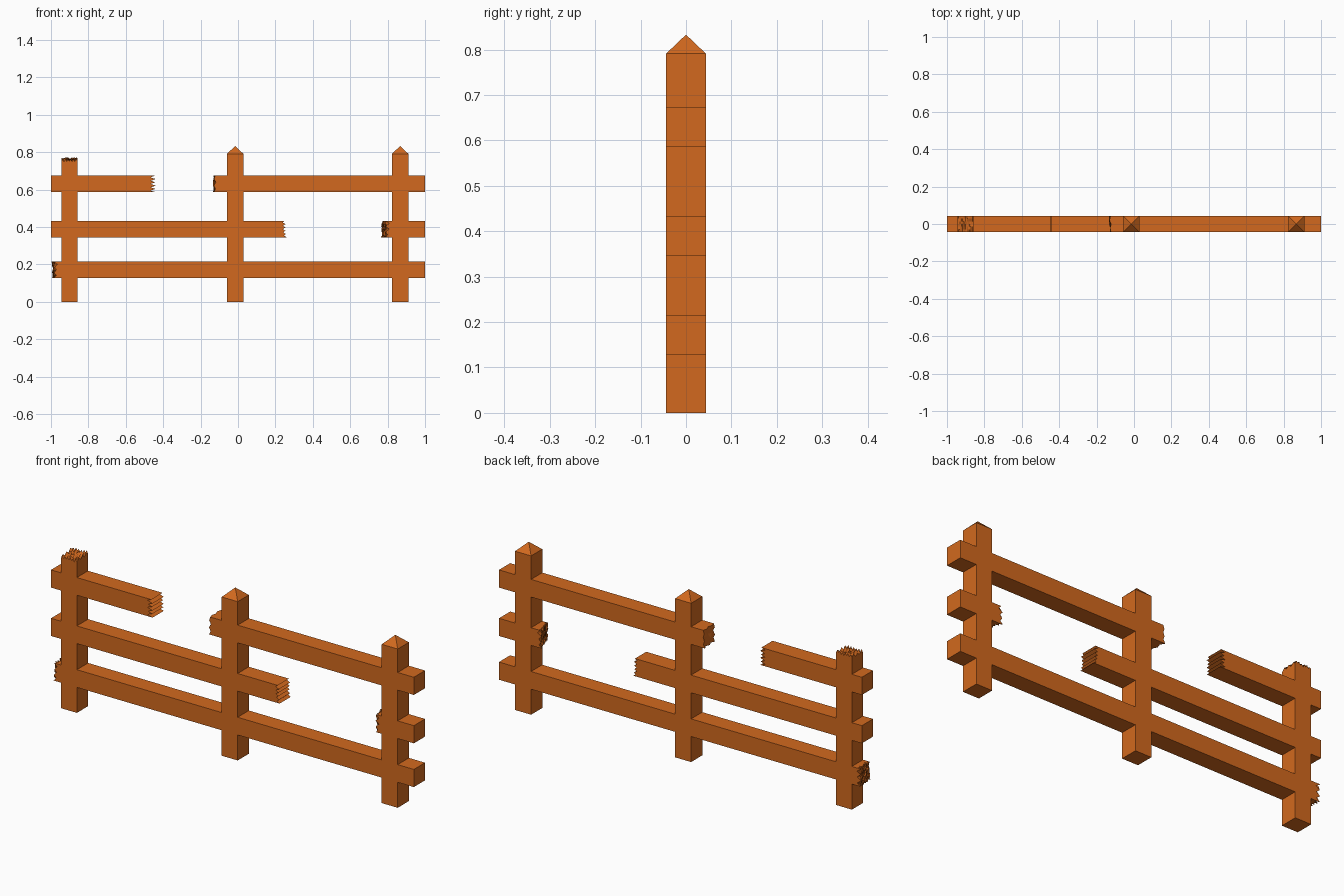
import bpy, bmesh, random

if "Cube" in bpy.data.objects:
    bpy.data.objects.remove(bpy.data.objects["Cube"])

random.seed(4)
H = 0.044                      # half thickness of all timbers

wood = bpy.data.materials.new("orange_wood")
wood.diffuse_color = (0.645, 0.141, 0.013, 1)
wood.use_nodes = True
wood.node_tree.nodes["Principled BSDF"].inputs["Base Color"].default_value = wood.diffuse_color


# An end is (cells across, cells deep, function giving position along the beam)
def flat(s):
    return (1, 1, lambda i, j: s)


def ridged(tips, valleys):
    """Sawtooth break with ridges running front to back."""
    def pos(i, j):
        return tips[i // 2] if i % 2 == 0 else valleys[i // 2]
    return (2 * len(valleys), 1, pos)


def splintered(front, back, jag, nu=6, nv=12):
    """Rough slanted break, zigzagging across the depth."""
    grid = {}
    for i in range(nu + 1):
        for j in range(nv + 1):
            s = front + (back - front) * j / nv
            grid[i, j] = s + jag * ((j + i) % 2 - 0.5) + random.uniform(-jag, jag) * 0.35
    return (nu, nv, lambda i, j: grid[i, j])


def beam(name, upright, centre, start, end):
    """Square timber; each end is a grid, sides are single flat faces."""
    bm = bmesh.new()
    grids = []
    for nu, nv, pos in (start, end):
        g = []
        for i in range(nu + 1):
            row = []
            for j in range(nv + 1):
                u = centre - H + 2 * H * i / nu
                v = -H + 2 * H * j / nv
                s = pos(i, j)
                row.append(bm.verts.new((u, v, s) if upright else (s, v, u)))
            g.append(row)
        for i in range(nu):
            for j in range(nv):
                bm.faces.new((g[i][j], g[i + 1][j], g[i + 1][j + 1], g[i][j + 1]))
        grids.append(g)
    a, b = grids
    edges = (lambda g: g[0], lambda g: g[-1],
             lambda g: [r[0] for r in g], lambda g: [r[-1] for r in g])
    for edge in edges:
        bm.faces.new(edge(a) + edge(b)[::-1])
    finish(bm, name)


def finish(bm, name):
    bmesh.ops.recalc_face_normals(bm, faces=bm.faces)
    me = bpy.data.meshes.new(name)
    bm.to_mesh(me)
    bm.free()
    me.materials.append(wood)
    bpy.context.collection.objects.link(bpy.data.objects.new(name, me))


def pointed_post(name, x):
    """Square post with a pyramid top."""
    bm = bmesh.new()
    ring = [(-H, -H), (H, -H), (H, H), (-H, H)]
    low = [bm.verts.new((x + a, b, 0)) for a, b in ring]
    high = [bm.verts.new((x + a, b, 0.791)) for a, b in ring]
    tip = bm.verts.new((x, 0, 0.833))
    bm.faces.new(low)
    for k in range(4):
        n = (k + 1) % 4
        bm.faces.new((low[k], low[n], high[n], high[k]))
        bm.faces.new((high[k], high[n], tip))
    finish(bm, name)


# Posts
pointed_post("middle_post", -0.015)
pointed_post("right_post", 0.867)
beam("broken_left_post", True, -0.901, flat(0), splintered(0.756, 0.765, 0.012, 12, 6))

# Bottom rail, splintered at its left end
beam("bottom_rail", False, 0.171, splintered(-0.975, -0.985, 0.015), flat(1))

# Middle rail in two broken pieces
beam("middle_rail_left", False, 0.389, flat(-1),
     ridged([0.26, 0.256, 0.253, 0.254, 0.256, 0.25],
            [0.246, 0.242, 0.24, 0.24, 0.238]))
beam("middle_rail_right", False, 0.389, splintered(0.797, 0.776, 0.015), flat(1))

# Top rail in two broken pieces
beam("top_rail_left", False, 0.63, flat(-1),
     ridged([-0.44, -0.442, -0.44, -0.443, -0.44, -0.446],
            [-0.468, -0.466, -0.468, -0.465, -0.468]))
beam("top_rail_right", False, 0.63, splintered(-0.124, -0.13, 0.008, 5, 4), flat(1))
